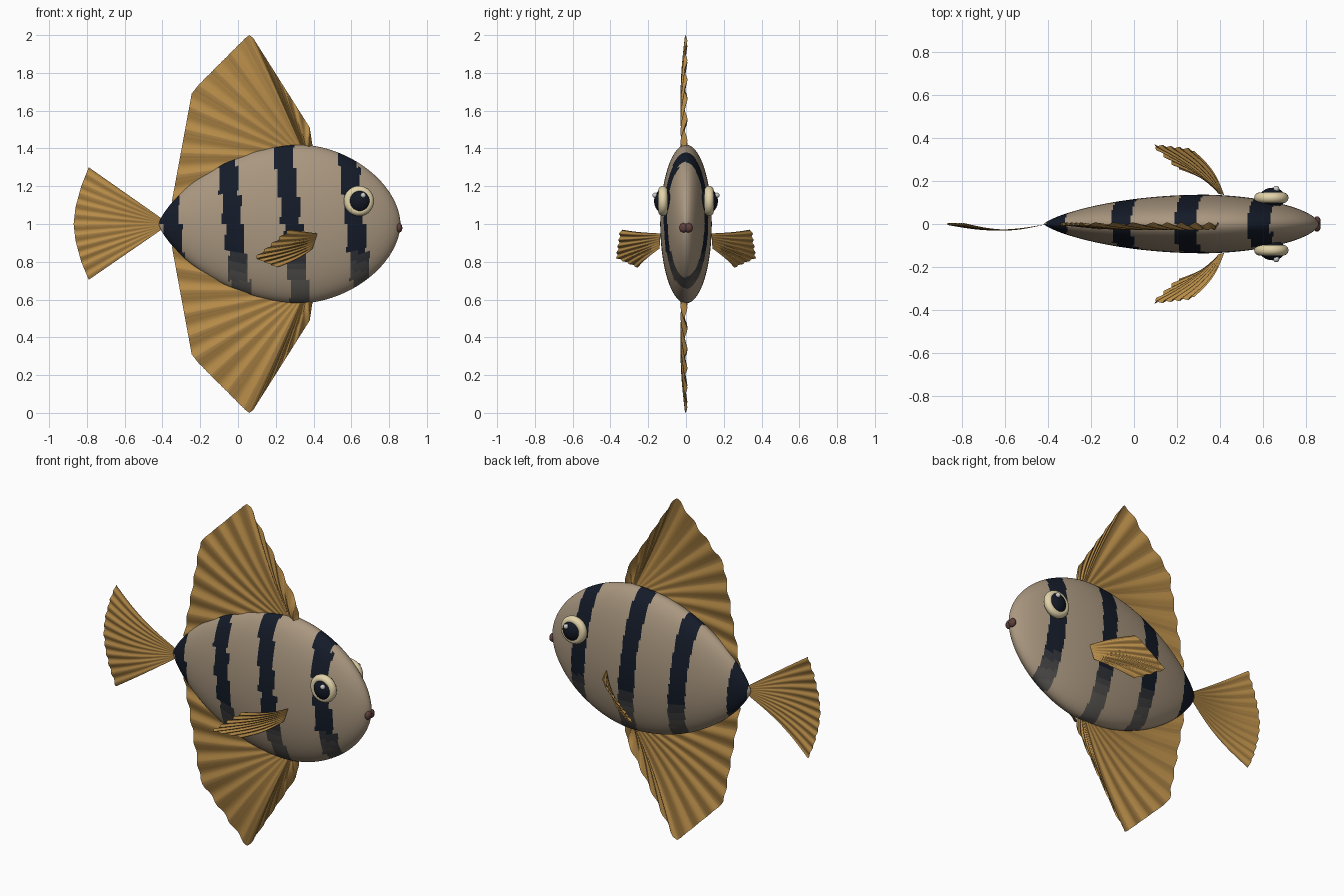
import bpy, bmesh, math
from mathutils import Vector

if "Cube" in bpy.data.objects:
    bpy.data.objects.remove(bpy.data.objects["Cube"])


def mat(name, rgb):
    m = bpy.data.materials.new(name)
    m.diffuse_color = (*rgb, 1)
    m.use_nodes = True
    m.node_tree.nodes["Principled BSDF"].inputs["Base Color"].default_value = m.diffuse_color
    return m


TAN = mat("tan", (0.40, 0.31, 0.215))
STRIPES = [mat("stripe_%d" % i, [a + (b - a) * i / 4 for a, b in
           zip((0.007, 0.011, 0.022), (0.10, 0.095, 0.085))]) for i in range(5)]
GOLD = mat("gold", (0.47, 0.26, 0.065))
STREAK = mat("gold_streak", (0.36, 0.20, 0.055))
CREAM = mat("cream", (0.76, 0.65, 0.40))
BLACK = mat("pupil_navy", (0.006, 0.009, 0.018))
WHITE = mat("glint", (0.75, 0.75, 0.75))
LIP = mat("lip_brown", (0.11, 0.05, 0.045))


def finish(name, bm, mats):
    me = bpy.data.meshes.new(name)
    bm.normal_update()
    bm.to_mesh(me)
    bm.free()
    for m in mats:
        me.materials.append(m)
    for p in me.polygons:
        p.use_smooth = True
    ob = bpy.data.objects.new(name, me)
    bpy.context.collection.objects.link(ob)
    return ob


# Body: flattened teardrop with elliptical rings
def half_height(x):
    if x > 0.33:
        u = min((x - 0.33) / 0.53, 1)
        return 0.42 * (1 - u ** 1.8) ** 0.55
    v = min((0.33 - x) / 0.75, 1)
    return 0.42 * (1 - v * v) ** 0.76


def body():
    n, k = 200, 72
    bm = bmesh.new()
    rings = []
    for i in range(n + 1):
        x = 0.22 - 0.64 * math.cos(math.pi * i / n)
        h = half_height(x)
        rings.append([bm.verts.new((x, 0.325 * h * math.cos(a), 1 + h * math.sin(a)))
                      for a in (2 * math.pi * j / k for j in range(k))])
    for r, s in zip(rings, rings[1:]):
        for j in range(k):
            bm.faces.new((r[j], r[(j + 1) % k], s[(j + 1) % k], s[j]))
    bmesh.ops.remove_doubles(bm, verts=bm.verts, dist=1e-5)
    bmesh.ops.recalc_face_normals(bm, faces=bm.faces)
    # slanted stripes, stepped on the near side, fading towards the belly
    for f in bm.faces:
        c = f.calc_center_median()
        d = 1 - c.z
        if c.y < 0:
            d += 0.35 * ((d / 0.15) % 1 - 0.5) * -0.6
        x = c.x - 0.11 * d
        if any(abs(x - m) < 0.05 for m in (-0.355, -0.025, 0.285, 0.62)):
            f.material_index = 1 + max(0, min(4, int((0.90 - c.z) / 0.05)))
    finish("body", bm, [TAN] + STRIPES)


# Fins: rippled sheet stretched between a root line and a tip outline
def fin(name, root, tip, normal, waves, amp, bow, flip=lambda p: p):
    root = [Vector(p) for p in root]
    tip = [Vector(p) for p in tip]
    normal = Vector(normal).normalized()
    outline = []
    for a, b in zip(tip, tip[1:]):
        m = max(2, int((b - a).length / 0.007))
        outline += [a.lerp(b, i / m) for i in range(m)]
    outline.append(tip[-1])
    n, k = len(outline) - 1, 16
    bm = bmesh.new()
    rows = []
    for i, p in enumerate(outline):
        r = root[0].lerp(root[1], i / n)
        wave = math.sin(2 * math.pi * waves * i / n)
        rows.append([bm.verts.new(flip(r.lerp(p, j / k) + normal *
                    (amp * wave * j / k + bow * math.sin(math.pi * j / k))))
                    for j in range(k + 1)])
    for i, (r, s) in enumerate(zip(rows, rows[1:])):
        dark = math.sin(2 * math.pi * waves * (i + 0.5) / n) < -0.75
        for j in range(k):
            f = bm.faces.new((r[j], r[j + 1], s[j + 1], s[j]))
            f.material_index = int(dark)
    bmesh.ops.remove_doubles(bm, verts=bm.verts, dist=1e-5)
    finish(name, bm, [GOLD, STREAK])


body()

# Dorsal fin and its mirrored twin below
fan_root = [(0.37, 0, 1.36), (0.34, 0, 1.35)]
fan_tip = [(0.395, 0, 1.41), (0.38, 0, 1.51), (0.08, 0, 1.985), (0.06, 0, 2.0), (0.04, 0, 1.985),
           (-0.21, 0, 1.735), (-0.245, 0, 1.69), (-0.35, 0, 1.12), (-0.33, 0, 1.10)]
fin("dorsal_fin", fan_root, fan_tip, (0, 1, 0), 14, 0.007, -0.025)
fin("belly_fin", fan_root, fan_tip, (0, 1, 0), 14, 0.007, -0.025,
    lambda p: Vector((p.x, p.y, 2 - p.z)))

# Tail fin
fin("tail_fin", [(-0.405, 0, 1.03), (-0.405, 0, 0.97)],
    [(-0.79, 0, 1.30), (-0.83, 0, 1.20), (-0.86, 0, 1.09), (-0.87, 0, 1.0),
     (-0.86, 0, 0.91), (-0.83, 0, 0.80), (-0.79, 0, 0.705)], (0, 1, 0), 11, 0.005, -0.028)

# Side fins
for side, name in ((1, "near_side_fin"), (-1, "far_side_fin")):
    fin(name, [(0.42, -0.135, 0.95), (0.395, -0.14, 0.87)],
        [(0.28, -0.34, 0.97), (0.26, -0.348, 0.96), (0.09, -0.368, 0.82), (0.21, -0.255, 0.77)],
        (-0.82, 0.55, 0.14), 8, 0.008, -0.02,
        lambda p, s=side: Vector((p.x, p.y * s, p.z)))


def ball(name, loc, scale, m):
    bm = bmesh.new()
    bmesh.ops.create_uvsphere(bm, u_segments=32, v_segments=20, radius=1)
    for v in bm.verts:
        v.co = Vector(loc) + Vector(a * b for a, b in zip(v.co, scale))
    finish(name, bm, [m])


# Eyes: cream rim, bulging pupil, glint
for side, name in ((-1, "near"), (1, "far")):
    bpy.ops.mesh.primitive_torus_add(major_radius=0.055, minor_radius=0.025, major_segments=40,
                                     minor_segments=16, location=(0.64, side * 0.122, 1.122),
                                     rotation=(math.pi / 2, 0, 0))
    rim = bpy.context.object
    rim.name = name + "_eye_rim"
    rim.data.materials.append(CREAM)
    bpy.ops.object.shade_smooth()
    ball(name + "_pupil", (0.645, side * 0.122, 1.122), (0.06, 0.047, 0.062), BLACK)
    ball(name + "_glint", (0.663, side * 0.164, 1.152), (0.014, 0.014, 0.014), WHITE)

# Mouth: two small lobes
for y in (-0.012, 0.012):
    ball("lip", (0.853, y, 0.98), (0.017, 0.024, 0.025), LIP)
